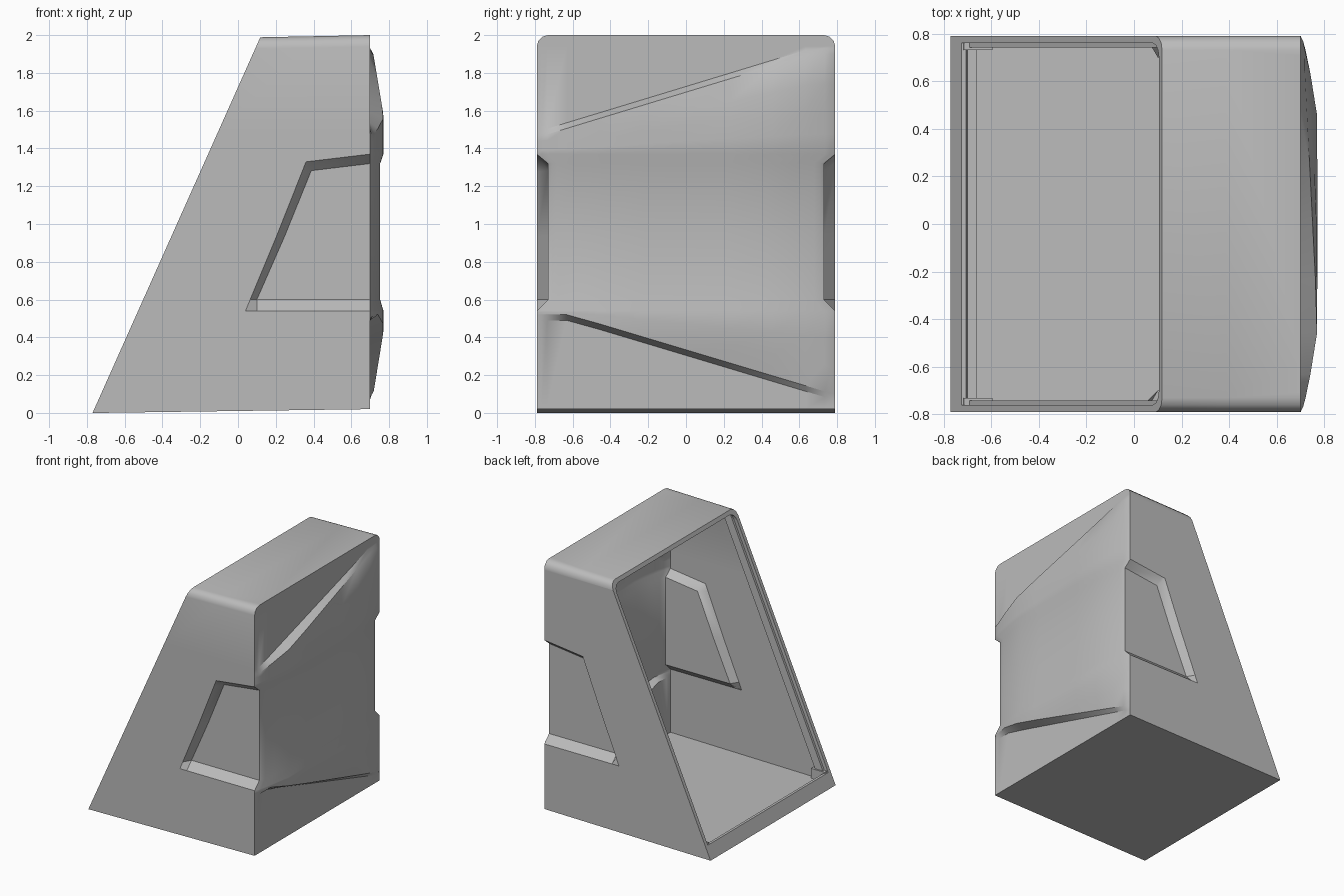
import bpy, bmesh, math

old = bpy.data.objects.get("Cube")
if old:
    bpy.data.objects.remove(old, do_unlink=True)

grey = bpy.data.materials.new("mid_grey")
grey.use_nodes = True
colour = (0.5, 0.5, 0.5, 1)
grey.diffuse_color = colour
grey.node_tree.nodes["Principled BSDF"].inputs["Base Color"].default_value = colour

HALF = 0.79      # half width
BACK = 0.70      # x of the back corners
WALL = 0.03      # shell thickness
COLUMNS = [-1, -0.97, -0.93, -0.8, -0.58, -0.3, 0, 0.3, 0.58, 0.8, 0.93, 0.97, 1]


def clamp(v, a, b):
    return max(a, min(b, v))


def rim(z):
    """x of the slanted opening at a height"""
    return -0.77 + 0.4465 * z


def finish(bm, name):
    bmesh.ops.recalc_face_normals(bm, faces=bm.faces[:])
    mesh = bpy.data.meshes.new(name)
    bm.to_mesh(mesh)
    bm.free()
    mesh.materials.append(grey)
    obj = bpy.data.objects.new(name, mesh)
    bpy.context.collection.objects.link(obj)
    return obj


def levels(y):
    """(height, tilt, side inset, bulge factor) from bottom to top"""
    lo = clamp(0.52 - 0.3 * (y + 0.72), 0.07, 0.49)
    hi = clamp(1.5 + 0.304 * (y + 0.75), 1.5, 1.93)
    out = [(0.02, 0.014, 0, 0), (lo, 0, 0, 0)]
    for f in (0, 0.33, 0.67, 1):
        out.append((lo + 0.03 + (0.51 - lo) * f, 0, 0, 1))
    out += [(z, t, 0.06, 0.75) for z, t in ((0.6, 0), (0.96, 0.06), (1.32, 0.12))]
    for f in (0, 0.2, 0.45, 0.7, 1):
        out.append((1.37 + (hi - 1.4) * f, 0.12 * (1 - f), 0, 1))
    out.append((hi, 0, 0, 0))
    # rounded upper edge
    for a in (0, 30, 60, 90):
        a = math.radians(a)
        out.append((1.94 + 0.06 * math.sin(a), 0.02, 0.06 * (1 - math.cos(a)), 0))
    return out


def side_points(k, sign, off):
    """rim to back corner along one side wall"""
    z, tilt, inset, _ = levels(sign * HALF)[k]
    zl = z - tilt * 0.34
    xa = 0.04 + 0.405 * (clamp(zl, 0.54, 1.33) - 0.54)
    xb = 0.1 + 0.43 * (clamp(zl, 0.6, 1.27) - 0.6)
    in_band = inset and z < 1.5
    pts = []
    for i, x in enumerate((rim(z), xa, xb)):
        d = inset if (i == 2 or not in_band) else 0
        if i == 1:
            x = max(x, rim(z) + 0.01) if z > 1.8 else x
        if i == 2 and z > 1.8:
            x = max(x, 0.3)
        zz = 1 + (z + tilt * (x - BACK) - 1) * (1 - off)
        if i == 0:
            x = rim(zz)
        elif i == 1:
            x = max(x, rim(zz) + 0.02)
        pts.append((x, sign * (HALF - d - off), zz))
    return pts


def back_points(k, off):
    """corner to corner across the bulging back"""
    pts = []
    for t in COLUMNS:
        z, _, inset, bulge = levels(t * HALF)[k]
        trap = clamp((1 - abs(t)) / 0.43, 0, 1) ** 0.7
        b = 0.07 * min(trap, clamp((2 - z) / 0.42, 0, 1), clamp(z / 0.43, 0, 1))
        pts.append((BACK + b * bulge - off, t * (HALF - inset - off),
                    1 + (z - 1) * (1 - off)))
    return pts


def shell_rings(bm, off):
    rings = []
    for k in range(len(levels(0))):
        pts = side_points(k, -1, off) + back_points(k, off) + side_points(k, 1, off)[::-1]
        rings.append([bm.verts.new(p) for p in pts])
    for lower, upper in zip(rings, rings[1:]):
        for i in range(len(lower) - 1):
            bm.faces.new((lower[i], lower[i + 1], upper[i + 1], upper[i]))
    bm.faces.new(rings[0])
    bm.faces.new(rings[-1])
    return [r[0] for r in rings] + [r[-1] for r in reversed(rings)]


# Hollow wedge housing, outer and inner skins joined round the opening
bm = bmesh.new()
outer = shell_rings(bm, 0)
inner = shell_rings(bm, WALL)
for i in range(len(outer)):
    j = (i + 1) % len(outer)
    bm.faces.new((outer[i], outer[j], inner[j], inner[i]))
housing = finish(bm, "housing")
bpy.context.view_layer.objects.active = housing
housing.select_set(True)
bpy.ops.object.shade_smooth_by_angle(angle=math.radians(32))
housing.select_set(False)


def prism(name, profile, y0, y1):
    """extrude an xz profile along y"""
    bm = bmesh.new()
    a = [bm.verts.new((x, y0, z)) for x, z in profile]
    b = [bm.verts.new((x, y1, z)) for x, z in profile]
    bm.faces.new(a)
    bm.faces.new(b)
    for i in range(len(a)):
        j = (i + 1) % len(a)
        bm.faces.new((a[i], a[j], b[j], b[i]))
    return finish(bm, name)


# Sill along the bottom of the opening, with a ridge behind it
prism("front_sill", [(rim(0.01), 0.01), (rim(0.1), 0.1), (-0.705, 0.1),
                     (-0.7, 0.06), (-0.66, 0.06), (-0.66, 0.02)], -0.77, 0.77)

# Rails beside the opening
for side, s in (("right", -1), ("left", 1)):
    prism(side + "_rail", [(rim(0.04) + 0.03, 0.04), (rim(0.04) + 0.1, 0.04),
                           (rim(1.95) + 0.1, 1.95), (rim(1.95) + 0.03, 1.95)],
          s * 0.742, s * 0.765)
    prism(side + "_rail_foot", [(-0.73, 0.03), (-0.715, 0.11), (-0.595, 0.11),
                                (-0.595, 0.03)], s * 0.73, s * 0.765)
